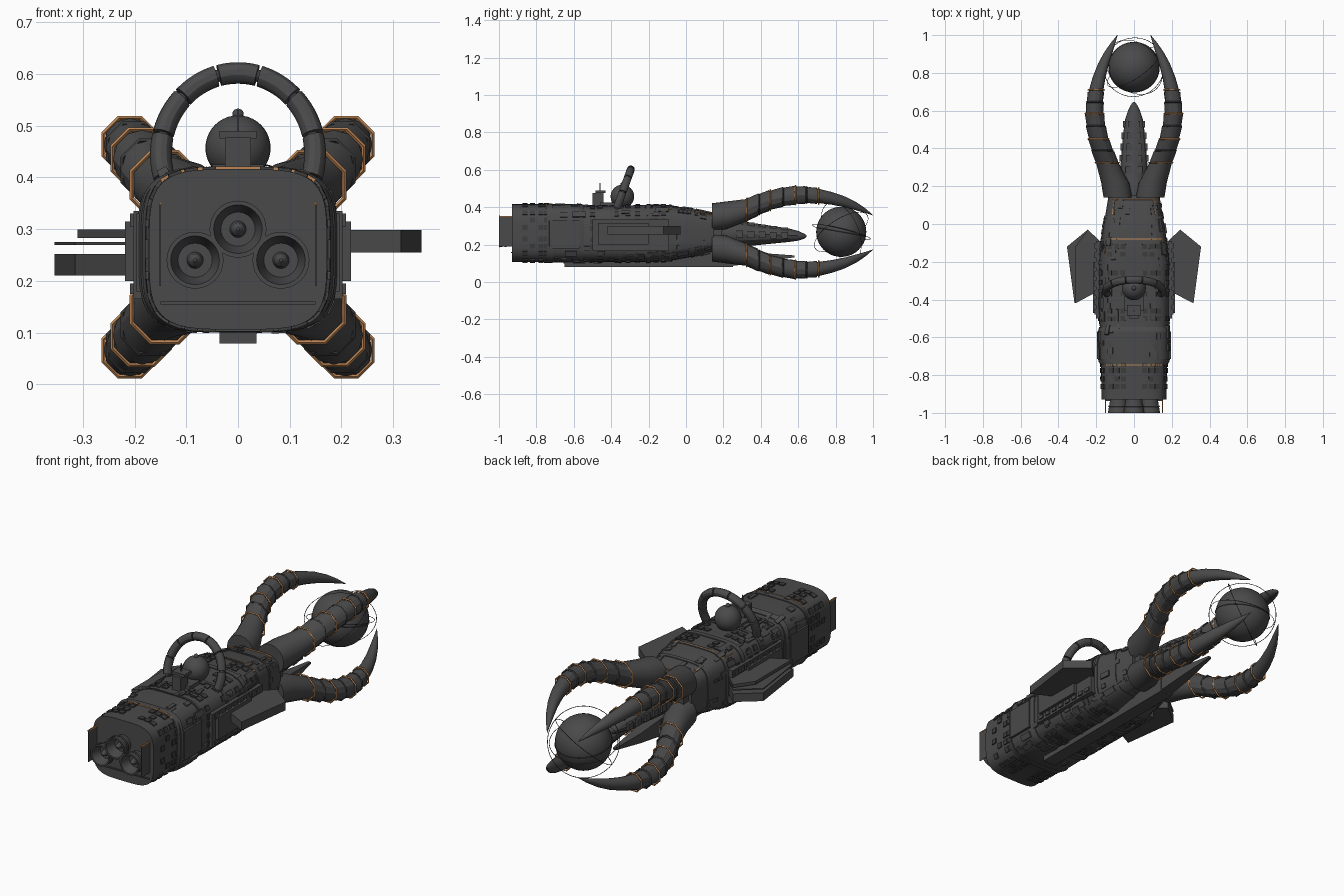
import bpy, bmesh, math, random
from mathutils import Vector, Matrix

if "Cube" in bpy.data.objects:
    bpy.data.objects.remove(bpy.data.objects["Cube"])

random.seed(4)


def material(name, c):
    m = bpy.data.materials.new(name)
    m.diffuse_color = (*c, 1)
    m.use_nodes = True
    m.node_tree.nodes["Principled BSDF"].inputs["Base Color"].default_value = m.diffuse_color
    return m


GREY = material("dark grey", (0.068, 0.068, 0.068))
DARK = material("charcoal", (0.045, 0.045, 0.045))
COPPER = material("copper", (0.52, 0.24, 0.09))


def finish(name, bm, mat):
    bmesh.ops.recalc_face_normals(bm, faces=bm.faces[:])
    me = bpy.data.meshes.new(name)
    bm.to_mesh(me)
    bm.free()
    me.materials.append(mat)
    ob = bpy.data.objects.new(name, me)
    bpy.context.collection.objects.link(ob)
    return ob


def loft(name, rings, mat, closed=False):
    bm = bmesh.new()
    vs = [[bm.verts.new(p) for p in r] for r in rings]
    n = len(vs[0])
    pairs = list(zip(vs, vs[1:])) + ([(vs[-1], vs[0])] if closed else [])
    for a, b in pairs:
        for i in range(n):
            bm.faces.new((a[i], a[(i + 1) % n], b[(i + 1) % n], b[i]))
    if not closed:
        bm.faces.new(vs[0])
        bm.faces.new(vs[-1])
    return finish(name, bm, mat)


def add_box(bm, lo, hi):
    lo, hi = Vector(lo), Vector(hi)
    bmesh.ops.create_cube(bm, size=1, matrix=Matrix.Translation((lo + hi) / 2)
                          @ Matrix.Diagonal((*(abs(v) for v in hi - lo), 1)))


def boxes(name, items, mat):
    bm = bmesh.new()
    for lo, hi in items:
        add_box(bm, lo, hi)
    return finish(name, bm, mat)


def ball(name, c, r, mat):
    bm = bmesh.new()
    bmesh.ops.create_uvsphere(bm, u_segments=32, v_segments=20, radius=r, matrix=Matrix.Translation(c))
    return finish(name, bm, mat)


def circle(c, r, n, phase=0):
    return [Vector((c[0] + r * math.cos(2 * math.pi * i / n + phase), c[1],
                    c[2] + r * math.sin(2 * math.pi * i / n + phase))) for i in range(n)]


def torus(name, c, R, r, mat, rot=Matrix(), n=48, m=5):
    rings = []
    for i in range(n):
        a = 2 * math.pi * i / n
        d = Vector((math.cos(a), 0, math.sin(a)))
        rings.append([Vector(c) + rot @ (d * (R + r * math.cos(2 * math.pi * j / m))
                      + Vector((0, r * math.sin(2 * math.pi * j / m), 0))) for j in range(m)])
    return loft(name, rings, mat, True)


def interp(table, y):
    for a, b in zip(table, table[1:]):
        if y <= b[0]:
            f = max(0, (y - a[0]) / (b[0] - a[0]))
            return [p + (q - p) * f for p, q in zip(a, b)]
    return table[-1]


# Hull stations: y, half width, bottom, top
HULL = [(-0.93, .172, .106, .416), (-.735, .175, .106, .416), (-.73, .188, .104, .416),
        (-.56, .186, .104, .416), (-.555, .18, .106, .408), (-.50, .186, .106, .406),
        (-.2, .186, .106, .412), (-.1, .176, .110, .412), (.03, .155, .135, .392), (.15, .135, .165, .365)]


def skin(y, t, grow=0):
    _, w, lo, hi = interp(HULL, y)
    c, s = math.cos(t), math.sin(t)
    f = lambda v: math.copysign(abs(v) ** .5, v)
    return Vector(((w + grow) * f(c), y, (lo + hi) / 2 + ((hi - lo) / 2 + grow) * f(s)))


def section(y, grow=0):
    return [skin(y, 2 * math.pi * (i + .5) / 48, grow) for i in range(48)]


loft("hull", [section(s[0]) for s in HULL], GREY)
for y0, y1 in ((-.745, -.715), (-.57, -.545), (-.36, -.345), (-.215, -.19), (-.09, -.075), (.03, .045)):
    loft("hull_rib", [section(y0, .004), section(y1, .004)], GREY)


# Plates laid on the hull skin
def plate(bm, y, t, ly, lt, h):
    p = skin(y, t)
    tan = (skin(y, t + .01) - skin(y, t - .01)).normalized()
    fwd = (skin(y + .01, t) - skin(y - .01, t)).normalized()
    nor = fwd.cross(tan)
    if nor.dot(p - Vector((0, y, .26))) < 0:
        nor = -nor
    M = Matrix((tan, fwd, nor)).transposed().to_4x4()
    M.translation = p
    bmesh.ops.create_cube(bm, size=1, matrix=M @ Matrix.Diagonal((lt, ly, h * 2, 1)))


# Window grids: on each surface the angle is solved from the sideways offset
bm = bmesh.new()
for y in (-.86, -.82, -.775, -.745, -.5, -.46, -.37, -.31, -.26, -.16, -.12):
    for off in (.32, .52, .70):
        a = math.acos(off ** 2)
        for t in (a, math.pi - a, -a, a - math.pi):
            if random.random() < .85:
                plate(bm, y, t, .026, .026, .005)
    for off in (.2, .45, .7):
        a = math.asin(off ** 2)
        for t in (a, math.pi - a, -a, a - math.pi):
            if random.random() < .8:
                plate(bm, y, t, .026, .026, .005)
finish("windows", bm, DARK)

bm = bmesh.new()
for i in range(150):
    plate(bm, random.uniform(-.70, .12), random.uniform(0, 2 * math.pi),
          random.uniform(.015, .07), random.uniform(.01, .03), random.uniform(.003, .008))
finish("hull_plating", bm, GREY)

# Side armour belts
items = []
for s in (-1, 1):
    items += [((s * .17, -.50, .165), (s * .202, -.09, .335)),
              ((s * .19, -.47, .20), (s * .218, -.20, .315)),
              ((s * .17, -.715, .18), (s * .196, -.57, .33))]
    for k in range(8):
        y = -.48 + k * .05
        items.append(((s * .19, y, .175), (s * .209, y + .03, .195)))
        items.append(((s * .19, y, .305), (s * .209, y + .03, .33)))
boxes("side_armour", items, GREY)

# Copper seams over the top of the hull
bm = bmesh.new()
for y, w in ((-.747, .15), (-.08, .15), (.13, .11)):
    for k in range(10):
        x = -w + (k + .5) * w / 5
        hw = interp(HULL, y)[1]
        plate(bm, y, math.acos(math.copysign((x / hw) ** 2, x)), .004, w / 5, .005)
for s in (-1, 1):
    plate(bm, -.12, math.acos(s * .72), .08, .004, .005)
    plate(bm, .09, math.acos(s * .55), .08, .004, .005)
finish("copper_seams", bm, COPPER)

# Engines and rear flaps
for x, z in ((0, .30), (-.083, .24), (.083, .24)):
    prof = [(-.92, .042), (-.96, .048), (-1.0, .055), (-1.0, .047), (-.985, .043), (-.95, .033),
            (-.95, .016), (-.975, .012), (-.985, .003)]
    loft("engine_bell", [circle((x, y, z), r, 32) for y, r in prof], GREY)
    torus("engine_collar", (x, -.965, z), .050, .005, GREY, n=32)
for s in (-1, 1):
    boxes("rear_flap", [((s * .149, -1, .19), (s * .152, -.92, .35))], GREY)
    boxes("rear_flap_trim", [((s * .147, -1, .347), (s * .153, -.92, .353))], COPPER)
boxes("rear_sill", [((-.15, -.936, .154), (.15, -.92, .16))], GREY)

# Keel and its forward spar
boxes("keel", [((-.036, -.65, .079), (.036, .25, .17))], GREY)
loft("keel_spar", [[(-w, y, a), (w, y, a), (w, y, b), (-w, y, b)]
     for y, w, a, b in ((.2, .036, .08, .18), (.4, .025, .105, .155), (.58, .008, .132, .142))], GREY)


# Wings
def wing(name, outline, z0, z1):
    loft(name, [[(x, y, z) for x, y in outline] for z in (z0, z1)], GREY)


shape = [(.18, -.09), (.245, -.03), (.355, -.12), (.315, -.42), (.18, -.35)]
wing("right_wing", shape, .255, .298)
left = [(-x, y) for x, y in shape]
wing("left_lower_wing", left, .21, .252)
wing("left_middle_blade", left, .269, .275)
wing("left_upper_wing", [(max(x, -.31), y) for x, y in left], .283, .299)

# Arch made of separate sleeves around an inner hoop, leaning forward
LEAN = Matrix.Rotation(math.radians(-20), 4, "X")


def arch(a0, a1, r, steps=6, n=12):
    rings = []
    for i in range(steps + 1):
        a = math.radians(a0 + (a1 - a0) * i / steps)
        d = Vector((math.cos(a), 0, math.sin(a)))
        rings.append([Vector((0, -.352, .445)) + LEAN @ (d * (.149 + r * math.cos(u)) * 1.0
                      + Vector((0, 0, d.z * .018)) + Vector((0, r * math.sin(u), 0)))
                      for u in (2 * math.pi * j / n for j in range(n))])
    return rings


loft("arch_core", arch(-20, 200, .012, 30), DARK)
for k in range(7):
    a = -16 + k * 30.6
    loft("arch_sleeve", arch(a, a + 28.4, .021), GREY)

# Dome and rear turret
ball("dome", (0, -.34, .457), .063, GREY)
ball("dome_knob", (0, -.34, .522), .011, GREY)
boxes("turret", [((-.025, -.50, .40), (.025, -.44, .477)), ((-.036, -.485, .475), (.036, -.43, .49)),
                 ((-.05, -.46, .40), (.05, -.38, .425)), ((-.002, -.462, .49), (.002, -.458, .53))], GREY)

# Central prow
NOSE = [(.13, .07, .09, .265), (.25, .075, .075, .26), (.36, .068, .06, .255), (.48, .057, .045, .252),
        (.55, .048, .036, .25), (.60, .032, .026, .247), (.635, .014, .012, .245), (.645, .004, .004, .245)]
loft("prow", [[Vector((w * math.cos(a), y, z + h * math.sin(a))) for a in
     (2 * math.pi * i / 12 for i in range(12))] for y, w, h, z in NOSE], GREY)
items = []
for s in (-1, 1):
    for k in range(5):
        y = .27 + k * .06
        _, w, h, z = interp(NOSE, y)
        items += [((s * w * .6, y, z - .02), (s * (w + .006), y + .035, z + .015)),
                  ((s * w * .15, y, z), (s * w * .6, y + .035, z + h * .95))]
boxes("prow_plating", items, GREY)
boxes("prow_block", [((-.12, .10, .20), (.12, .19, .33))], GREY)

# Claws: y, side offset, height offset, radius
CLAW = [(.14, .085, .080, .076), (.22, .10, .092, .074), (.32, .14, .118, .060), (.39, .167, .15, .055),
        (.45, .187, .172, .051), (.52, .202, .19, .048), (.585, .209, .199, .046), (.65, .207, .20, .042),
        (.71, .20, .195, .038), (.78, .184, .182, .034), (.85, .161, .163, .029), (.91, .135, .14, .022),
        (.96, .11, .116, .012), (1.0, .088, .092, .001)]
for sx in (-1, 1):
    for sz in (-1, 1):
        at = lambda y: (lambda q: ((sx * q[1], q[0], .265 + sz * q[2]), q[3]))(interp(CLAW, y))
        loft("claw", [circle(*at(q[0]), 16) for q in CLAW], GREY)
        # Overlapping armour sleeves
        for y0, y1 in ((.33, .385), (.395, .445), (.46, .515), (.525, .58), (.595, .64), (.655, .70)):
            (c0, r0), (c1, r1) = at(y0), at(y1)
            loft("claw_sleeve", [circle(c0, r0 + .001, 12), circle(c1, r1 + .005, 12)], GREY)
        # Copper and dark octagonal bands
        for y in (.325, .45, .585, .71):
            c, r = at(y)
            torus("copper_band", c, r + .009, .0045, COPPER, Matrix.Rotation(math.pi / 8, 4, "Y"), 8, 4)
        for y in (.39, .518, .645):
            c, r = at(y)
            torus("dark_band", c, r + .005, .005, DARK, Matrix.Rotation(math.pi / 8, 4, "Y"), 8, 4)

# Captive orb with thin orbit hoops
ball("orb", (0, .83, .268), .134, GREY)
for rx, rz, R in ((20, 35, .168), (75, 25, .16), (-50, -40, .165)):
    rot = Matrix.Rotation(math.radians(rz), 4, "Z") @ Matrix.Rotation(math.radians(rx), 4, "X")
    torus("orbit_hoop", (0, .83, .268), R, .0015, DARK, rot, 64, 4)
torus("orb_seam", (0, .83, .268), .1345, .0015, DARK, Matrix.Rotation(math.radians(80), 4, "X"), 64, 4)

# Smooth shading with sharp edges kept
for ob in bpy.context.scene.objects:
    ob.select_set(True)
    bpy.context.view_layer.objects.active = ob
bpy.ops.object.shade_smooth_by_angle(angle=math.radians(30))
